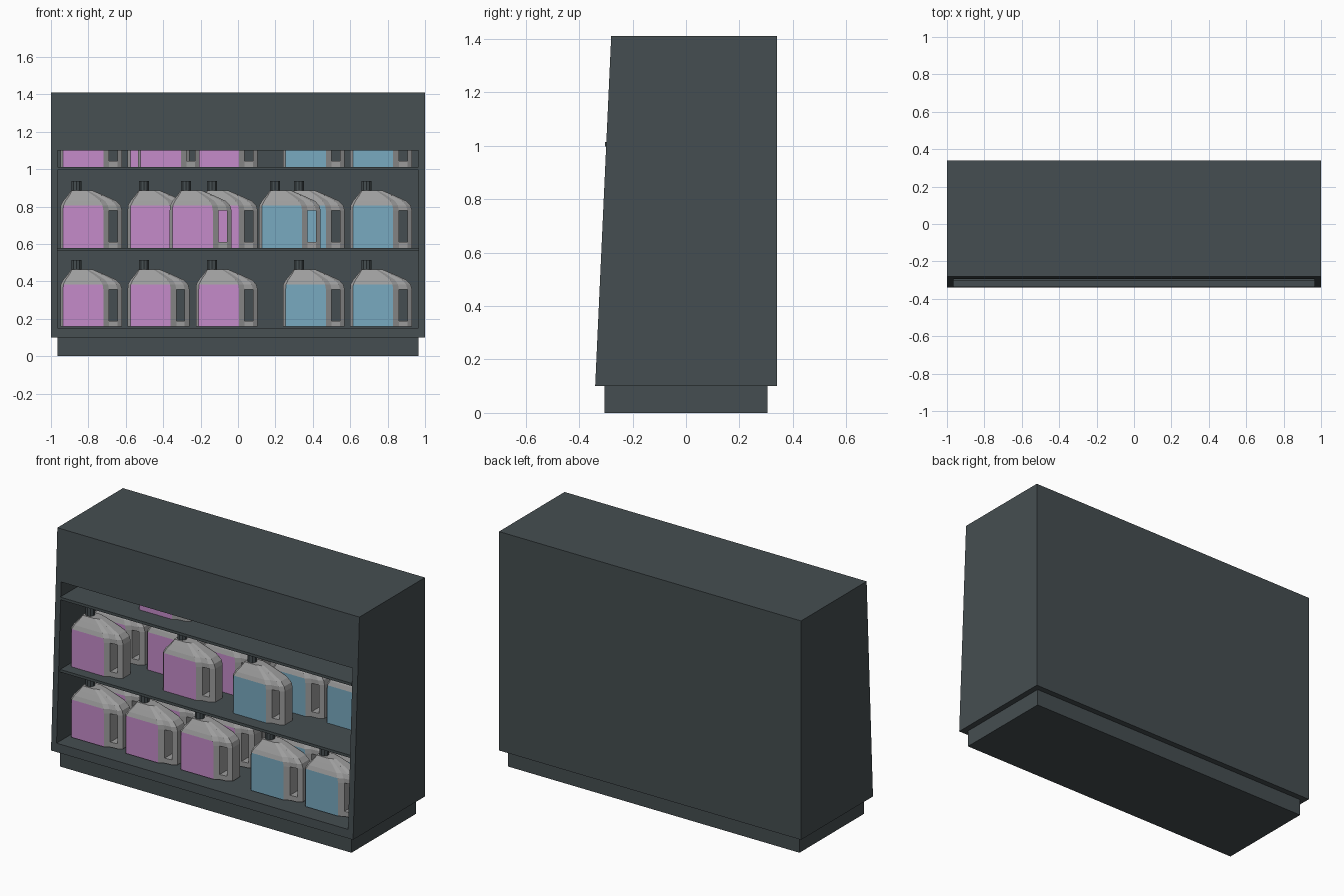
import bpy, bmesh

if "Cube" in bpy.data.objects:
    bpy.data.objects.remove(bpy.data.objects["Cube"])


def material(name, rgb):
    m = bpy.data.materials.new(name)
    m.use_nodes = True
    m.diffuse_color = (*rgb, 1)
    m.node_tree.nodes["Principled BSDF"].inputs["Base Color"].default_value = (*rgb, 1)
    return m


CHARCOAL = material("charcoal", (0.06, 0.076, 0.082))
GREY = material("jug grey", (0.34, 0.34, 0.34))
PINK = material("pink label", (0.56, 0.26, 0.59))
BLUE = material("blue label", (0.19, 0.40, 0.53))


def front_y(z):
    """Sloping front line of the cabinet."""
    return -0.34 + (z - 0.1) * 0.06 / 1.31


def make_object(name, mesh, location=(0, 0, 0)):
    ob = bpy.data.objects.new(name, mesh)
    ob.location = location
    bpy.context.collection.objects.link(ob)
    return ob


def slab(name, x0, x1, z0, z1, fronts, back):
    """Box whose front may slope: fronts gives y at the bottom and top."""
    bm = bmesh.new()
    rings = []
    for z, f in zip((z0, z1), fronts):
        rings.append([bm.verts.new(p) for p in
                      ((x0, f, z), (x1, f, z), (x1, back, z), (x0, back, z))])
    low, high = rings
    bm.faces.new(low[::-1])
    bm.faces.new(high)
    for i in range(4):
        j = (i + 1) % 4
        bm.faces.new((low[i], low[j], high[j], high[i]))
    mesh = bpy.data.meshes.new(name)
    bm.to_mesh(mesh)
    bm.free()
    mesh.materials.append(CHARCOAL)
    return make_object(name, mesh)


# Cabinet shell
IN, TOP, BACK = 0.965, 1.41, 0.34
slab("plinth", -IN, IN, 0, 0.1, (-0.305, -0.305), 0.305)
for side, x0, x1 in (("right", -1, -IN), ("left", IN, 1)):
    slab(side + "_side_panel", x0, x1, 0.1, TOP, (front_y(0.1), front_y(TOP)), BACK)
slab("bottom_board", -IN, IN, 0.1, 0.152, (front_y(0.1), front_y(0.152)), BACK)
slab("back_panel", -IN, IN, 0.152, 1.38, (0.325, 0.325), BACK)
slab("top_board", -IN, IN, 1.38, TOP, (front_y(1.38), front_y(TOP)), BACK)
slab("header_panel", -IN, IN, 1.1, 1.38, (front_y(1.1), front_y(1.38)), -0.26)

# Shelves
SHELVES = (0.158, 0.58, 1.013)
for name, z in zip(("middle_shelf", "upper_shelf"), SHELVES[1:]):
    slab(name, -IN, IN, z - 0.016, z, (-0.303, -0.303), 0.325)


# Jug: stacked rings, with a handle opening through the narrow side
def jug_mesh(name, label):
    half = [(-0.165, -0.058), (-0.15, -0.075), (0.065, -0.075),
            (0.095, -0.058), (0.14, -0.053), (0.165, -0.035)]
    section = half + [(x, -y) for x, y in reversed(half)]
    # height, left, right, depth factor
    levels = [(0, -0.165, 0.165, 1), (0.03, -0.165, 0.165, 1),
              (0.2, -0.165, 0.165, 1), (0.226, -0.163, 0.158, 1),
              (0.25, -0.15, 0.135, 0.88), (0.28, -0.125, 0.07, 0.65),
              (0.305, -0.108, 0.01, 0.45)]
    bm = bmesh.new()
    rings = []
    for z, x0, x1, d in levels:
        rings.append([bm.verts.new((x0 + (x + 0.165) / 0.33 * (x1 - x0), y * d, z))
                      for x, y in section])
    n = len(section)
    opening = (3, n - 5)
    for k in range(len(rings) - 1):
        a, b = rings[k], rings[k + 1]
        for i in range(n):
            if k == 1 and i in opening:
                continue
            j = (i + 1) % n
            face = bm.faces.new((a[i], a[j], b[j], b[i]))
            if k < 3 and i in (1, n - 3):
                face.material_index = 1
    bm.faces.new(rings[0][::-1])
    bm.faces.new(rings[-1])
    # Inner walls of the handle opening
    a, b = rings[1], rings[2]
    p, q = opening
    near = (a[p], a[p + 1], b[p + 1], b[p])
    far = (a[q + 1], a[q], b[q], b[q + 1])
    for i in range(4):
        j = (i + 1) % 4
        bm.faces.new((near[i], near[j], far[j], far[i]))
    bmesh.ops.recalc_face_normals(bm, faces=bm.faces)
    # Cap
    made = bmesh.ops.create_cone(bm, cap_ends=True, segments=10,
                                 radius1=0.028, radius2=0.028, depth=0.055)
    bmesh.ops.translate(bm, verts=made["verts"], vec=(-0.078, 0, 0.33))
    for face in {f for v in made["verts"] for f in v.link_faces}:
        face.material_index = 2
    mesh = bpy.data.meshes.new(name)
    bm.to_mesh(mesh)
    bm.free()
    for m in (GREY, label, CHARCOAL):
        mesh.materials.append(m)
    return mesh


pink_jug = jug_mesh("pink_jug", PINK)
blue_jug = jug_mesh("blue_jug", BLUE)


def place_jug(x, y, z):
    mesh = pink_jug if x < 0.1 else blue_jug
    make_object(mesh.name, mesh, (x, y, z))


# Stock: full rows at the back, with a few jugs pulled forward
COLUMNS = (-0.785, -0.425, -0.06, 0.405, 0.765)
FRONT, MIDDLE, REAR = -0.165, 0.04, 0.24
for z in SHELVES:
    for x in COLUMNS:
        place_jug(x, MIDDLE, z)
        place_jug(x, REAR, z)
for x in COLUMNS:
    place_jug(x, FRONT, SHELVES[0])
for x, y in ((-0.785, FRONT), (-0.2, -0.13), (0.277, -0.15)):
    place_jug(x, y, SHELVES[1])
place_jug(-0.37, -0.115, SHELVES[2])
